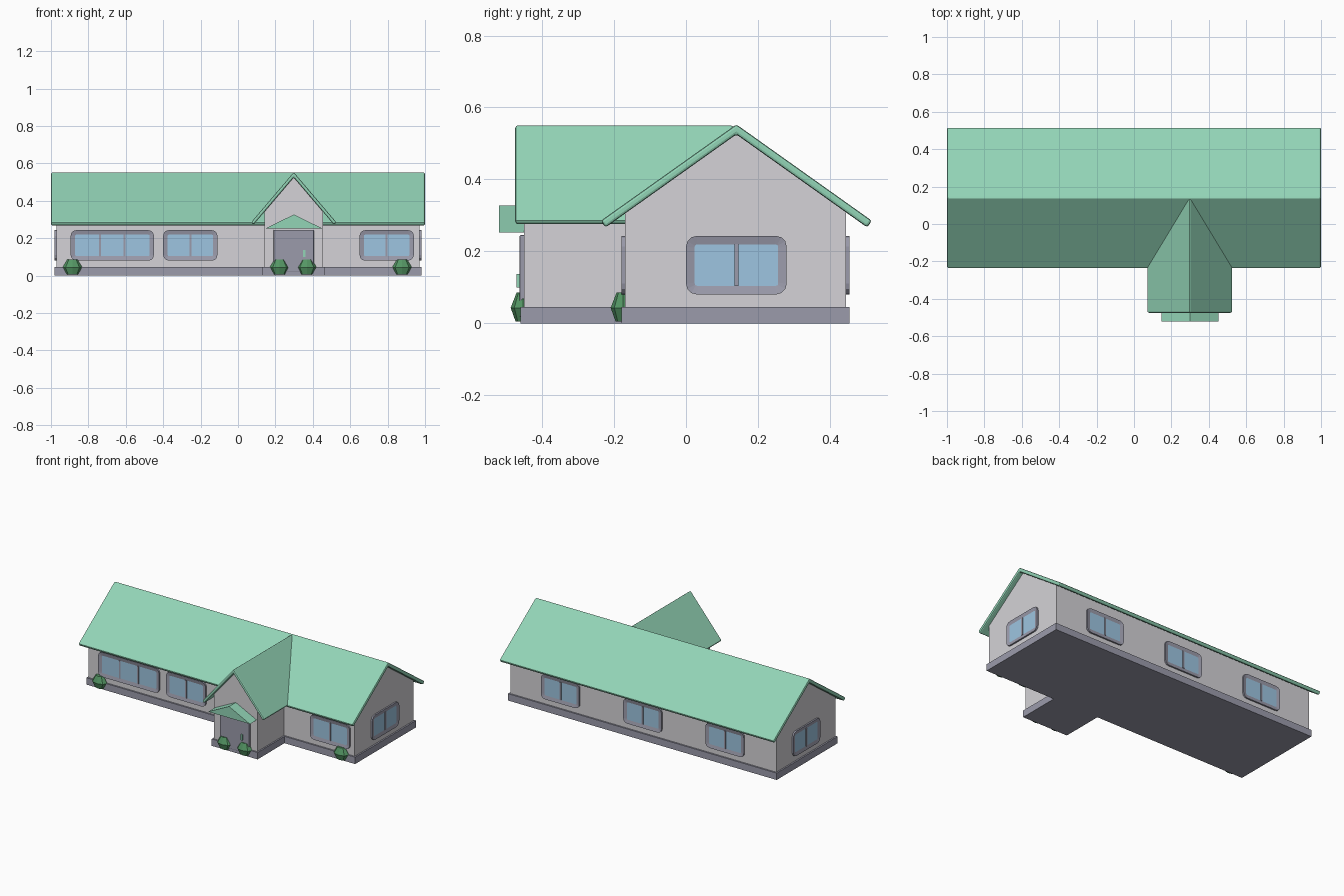
import bpy, bmesh, math
from mathutils import Matrix, Vector

if "Cube" in bpy.data.objects:
    bpy.data.objects.remove(bpy.data.objects["Cube"])


def material(name, rgb):
    m = bpy.data.materials.new(name)
    m.use_nodes = True
    m.diffuse_color = (*rgb, 1)
    m.node_tree.nodes["Principled BSDF"].inputs["Base Color"].default_value = (*rgb, 1)
    return m


WALL = material("pale_grey_wall", (0.66, 0.65, 0.68))
TRIM = material("slate_trim", (0.33, 0.33, 0.41))
ROOF = material("mint_roof", (0.29, 0.66, 0.47))
GLASS = material("blue_glass", (0.34, 0.56, 0.75))
LEAF = material("leaf_green", (0.09, 0.31, 0.13))


def finish(name, bm, mats, bevel=0):
    bmesh.ops.recalc_face_normals(bm, faces=bm.faces[:])
    mesh = bpy.data.meshes.new(name)
    bm.to_mesh(mesh)
    bm.free()
    ob = bpy.data.objects.new(name, mesh)
    bpy.context.collection.objects.link(ob)
    for m in mats:
        mesh.materials.append(m)
    if bevel:
        mod = ob.modifiers.new("soft_edges", "BEVEL")
        mod.width, mod.segments = bevel, 2
        mod.limit_method = "ANGLE"
    return ob


def box(name, x, y, z, mat, bevel=0):
    bm = bmesh.new()
    size = [b - a for a, b in (x, y, z)]
    mid = [(a + b) / 2 for a, b in (x, y, z)]
    bmesh.ops.create_cube(bm, size=1, matrix=Matrix.Translation(mid) @ Matrix.Diagonal((*size, 1)))
    return finish(name, bm, [mat], bevel)


def prism(name, profile, axis, start, end, mat, bevel=0):
    """Extrude a (horizontal, z) profile along x or y."""
    bm = bmesh.new()
    place = (lambda u, z: (start, u, z)) if axis == "x" else (lambda u, z: (u, start, z))
    face = bm.faces.new([bm.verts.new(place(u, z)) for u, z in profile])
    new = bmesh.ops.extrude_face_region(bm, geom=[face])["geom"]
    step = Vector((end - start, 0, 0) if axis == "x" else (0, end - start, 0))
    bmesh.ops.translate(bm, vec=step, verts=[v for v in new if isinstance(v, bmesh.types.BMVert)])
    return finish(name, bm, [mat], bevel)


def gable_wall(name, mid, half, eave, apex, axis, start, end):
    pts = [(mid - half, 0.02), (mid + half, 0.02), (mid + half, eave), (mid, apex), (mid - half, eave)]
    return prism(name, pts, axis, start, end, WALL)


def gable_roof(name, mid, half, axis, start, end, eave=0.285, apex=0.553, drop=0.028):
    slope = (apex - eave) / half
    dz = drop / (1 + slope * slope)
    du = dz * slope
    pts = [(mid - half, eave), (mid, apex), (mid + half, eave),
           (mid + half - du, eave - dz), (mid, apex - drop), (mid - half + du, eave - dz)]
    return prism(name, pts, axis, start, end, ROOF, 0.007)


def window(name, along, wall, angle, width, panes):
    """Rounded frame with recessed glass; local -y points outward."""
    low, high, r, depth = 0.08, 0.243, 0.03, 0.01
    bm = bmesh.new()
    ring = []
    for k, (sx, cz) in enumerate(((1, high - r), (-1, high - r), (-1, low + r), (1, low + r))):
        for i in range(4):
            a = math.radians(90 * k + 30 * i)
            ring.append(bm.verts.new((sx * (width / 2 - r) + r * math.cos(a), 0, cz + r * math.sin(a))))
    face = bm.faces.new(ring)
    new = bmesh.ops.extrude_face_region(bm, geom=[face])["geom"]
    bmesh.ops.translate(bm, vec=(0, -depth, 0), verts=[v for v in new if isinstance(v, bmesh.types.BMVert)])
    front = next(f for f in new if isinstance(f, bmesh.types.BMFace))
    bmesh.ops.recalc_face_normals(bm, faces=bm.faces[:])
    bmesh.ops.inset_region(bm, faces=[front], thickness=0.024)
    front.material_index = 1
    bmesh.ops.translate(bm, vec=(0, 0.005, 0), verts=front.verts[:])
    # mullions between panes
    for i in range(1, panes):
        x = (i / panes - 0.5) * (width - 0.048)
        bmesh.ops.create_cube(bm, size=1, matrix=Matrix.Translation((x, -0.006, (low + high) / 2))
                              @ Matrix.Diagonal((0.011, 0.007, high - low - 0.046, 1)))
    ob = finish(name, bm, [TRIM, GLASS])
    ob.location = (along, wall, 0) if angle in (0, 180) else (wall, along, 0)
    ob.rotation_euler.z = math.radians(angle)


def bush(name, x, y):
    bm = bmesh.new()
    levels = []
    for z, r in ((0.005, 0.032), (0.043, 0.053), (0.085, 0.028)):
        levels.append([bm.verts.new((x + r * math.cos(math.tau * i / 8), y + 0.65 * r * math.sin(math.tau * i / 8), z))
                       for i in range(8)])
    for a, b in zip(levels, levels[1:]):
        for i in range(8):
            j = (i + 1) % 8
            bm.faces.new((a[i], a[j], b[j], b[i]))
    bm.faces.new(levels[0])
    bm.faces.new(levels[-1])
    finish(name, bm, [LEAF])


# Foundations
box("main_foundation", (-0.98, 0.98), (-0.18, 0.455), (0, 0.045), TRIM)
box("entrance_foundation", (0.13, 0.465), (-0.46, -0.15), (0, 0.045), TRIM)

# Walls
gable_wall("main_walls", 0.1375, 0.3075, 0.315, 0.535, "x", -0.97, 0.97)
gable_wall("entrance_walls", 0.298, 0.1575, 0.35, 0.535, "y", -0.45, 0.0)

# Roofs
gable_roof("main_roof", 0.14, 0.377, "x", -1, 1)
gable_roof("entrance_roof", 0.298, 0.228, "y", -0.475, 0.132)
prism("door_canopy", [(0.147, 0.252), (0.451, 0.252), (0.299, 0.327)], "y", -0.52, -0.44, ROOF)

# Door
box("door", (0.19, 0.405), (-0.463, -0.445), (0.018, 0.245), TRIM, 0.004)
box("door_handle", (0.348, 0.36), (-0.471, -0.46), (0.1, 0.137), ROOF)

# Windows
window("front_triple_window", -0.672, -0.17, 0, 0.445, 3)
for label, x in (("middle", -0.255), ("left", 0.795)):
    window("front_" + label + "_window", x, -0.17, 0, 0.29, 2)
for label, x in (("left", 0.6), ("middle", 0), ("right", -0.6)):
    window("back_" + label + "_window", x, 0.445, 180, 0.28, 2)
window("left_gable_window", 0.14, 0.97, 90, 0.28, 2)
window("right_gable_window", 0.14, -0.97, -90, 0.28, 2)

# Bushes
for label, x, y in (("far_right", -0.885, -0.175), ("door_right", 0.222, -0.453),
                    ("door_left", 0.368, -0.453), ("far_left", 0.877, -0.175)):
    bush(label + "_bush", x, y)
